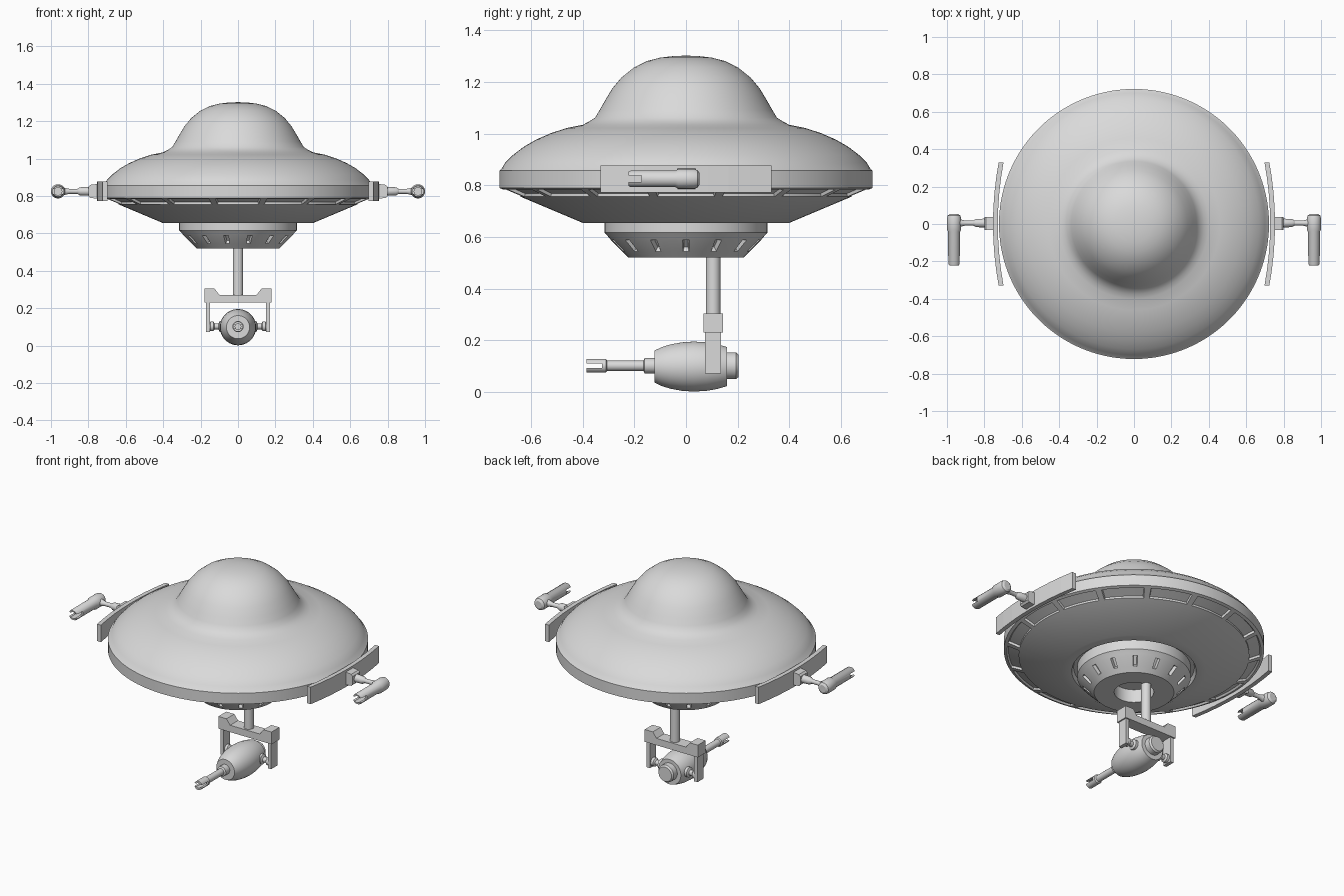
import bpy, bmesh, math
from mathutils import Matrix, Vector

if "Cube" in bpy.data.objects:
    bpy.data.objects.remove(bpy.data.objects["Cube"])

grey = bpy.data.materials.new("plain grey")
grey.diffuse_color = (0.7, 0.7, 0.7, 1)
grey.use_nodes = True
grey.node_tree.nodes["Principled BSDF"].inputs["Base Color"].default_value = grey.diffuse_color


def finish(name, bm, smooth=True):
    """Turn a bmesh into an object, smooth except at sharp edges."""
    bmesh.ops.recalc_face_normals(bm, faces=bm.faces[:])
    for f in bm.faces:
        f.smooth = smooth
    for e in bm.edges:
        e.smooth = len(e.link_faces) == 2 and e.calc_face_angle(0) < math.radians(30)
    me = bpy.data.meshes.new(name)
    bm.to_mesh(me)
    bm.free()
    me.materials.append(grey)
    ob = bpy.data.objects.new(name, me)
    bpy.context.collection.objects.link(ob)
    return ob


def lathe(name, profile, segs=32, axis='Z', at=(0, 0, 0), recess=None, depth=0.01):
    """Spin (radius, height) points round an axis; recess(row, seg) picks groups to sink."""
    bm = bmesh.new()
    rings = []
    for r, h in profile:
        if r == 0:
            rings.append([bm.verts.new((0, 0, h))] * segs)
        else:
            rings.append([bm.verts.new((r * math.cos(a), r * math.sin(a), h))
                          for a in (2 * math.pi * (i - .5) / segs for i in range(segs))])
    groups = {}
    for row, (a, b) in enumerate(zip(rings, rings[1:])):
        for i in range(segs):
            j = (i + 1) % segs
            f = bm.faces.new(list(dict.fromkeys((a[i], a[j], b[j], b[i]))))
            key = recess(row, i) if recess else None
            if key is not None:
                groups.setdefault(key, []).append(f)
    bmesh.ops.recalc_face_normals(bm, faces=bm.faces[:])
    for faces in groups.values():
        bmesh.ops.inset_region(bm, faces=faces, thickness=0.004, depth=-depth,
                               use_even_offset=True)
    turn = {'X': Matrix.Rotation(math.pi / 2, 4, 'Y'),
            'Y': Matrix.Rotation(-math.pi / 2, 4, 'X'),
            'Z': Matrix.Identity(4)}[axis]
    bm.transform(Matrix.Translation(Vector(at)) @ turn)
    return finish(name, bm)


def prism(name, outline, axis, lo, hi):
    """Extrude a 2D outline: along Y it is (x, z), along Z it is (x, y)."""
    bm = bmesh.new()
    put = (lambda p, d: (p[0], d, p[1])) if axis == 'Y' else (lambda p, d: (p[0], p[1], d))
    a = [bm.verts.new(put(p, lo)) for p in outline]
    b = [bm.verts.new(put(p, hi)) for p in outline]
    n = len(a)
    bm.faces.new(a)
    bm.faces.new(b[::-1])
    for i in range(n):
        bm.faces.new((a[i], a[(i + 1) % n], b[(i + 1) % n], b[i]))
    return finish(name, bm, False)


def box(name, x, y, z):
    return prism(name, [(x[0], z[0]), (x[1], z[0]), (x[1], z[1]), (x[0], z[1])], 'Y', *y)


def notch(ob, x, y, z):
    """Cut a box-shaped slot out of a part."""
    cutter = box("slot_cutter", x, y, z)
    cutter.hide_render = True
    mod = ob.modifiers.new("slot", 'BOOLEAN')
    mod.operation, mod.solver, mod.object = 'DIFFERENCE', 'EXACT', cutter
    bpy.context.view_layer.objects.active = ob
    bpy.ops.object.modifier_apply(modifier=mod.name)
    bpy.data.objects.remove(cutter)


# saucer hull with dome, and 16 sunken windows under the rim
hull = [(0, 1.302), (.05, 1.3), (.10, 1.294), (.15, 1.281), (.20, 1.257), (.25, 1.217),
        (.285, 1.175), (.315, 1.125), (.335, 1.09), (.352, 1.062),
        (.375, 1.047), (.40, 1.034), (.46, 1.022), (.52, 1.003), (.58, .977), (.63, .948),
        (.67, .917), (.70, .887), (.715, .862), (.722, .857), (.722, .79), (.705, .783),
        (.64, .756), (.40, .655), (.345, .655), (.335, .68), (0, .68)]
window_row = hull.index((.705, .783))
lathe("saucer_hull", hull, 128,
      recess=lambda row, i: ((i + 3) % 128) // 8
      if row == window_row and (i + 3) % 8 < 7 else None, depth=.012)

# lower turret with 14 slots and a central well
turret = [(0, .69), (.315, .69), (.315, .617), (.298, .598), (.29, .588), (.247, .545),
          (.222, .52), (.11, .52), (.11, .60), (0, .60)]
lathe("lower_turret", turret, 70,
      recess=lambda row, i: i if row == 4 and i % 5 == 0 else None, depth=.02)

# hanging post and yoke
lathe("hanging_post", [(0, .26), (.028, .26), (.028, .61), (0, .61)], at=(0, .105, 0))
half = [(.18, .23), (.18, .305), (.125, .305), (.10, .272)]
prism("yoke_beam", half + [(-x, z) for x, z in half[::-1]], 'Y', .067, .143)

# gun pod slung in the yoke
pod = [(0, -.122), (.062, -.122), (.075, -.095), (.086, -.06), (.094, -.015), (.097, .03),
       (.094, .08), (.087, .12), (.076, .158), (0, .158)]
lathe("gun_pod", pod, 48, 'Y', (0, 0, .099))
lathe("pod_rear_cap", [(0, .15), (.052, .15), (.052, .193), (.044, .203), (0, .203)],
      32, 'Y', (0, 0, .102))
lathe("pod_barrel", [(0, -.11), (.03, -.11), (.03, -.16), (.02, -.165), (.02, -.305),
                     (.027, -.31), (.027, -.385), (.015, -.385), (.015, -.30), (0, -.30)],
      24, 'Y', (0, 0, .102))
notch(bpy.data.objects["pod_barrel"], (-.1, .1), (-.4, -.325), (.093, .111))

for side, s in (("left", -1), ("right", 1)):
    def span(a, b):
        return tuple(sorted((s * a, s * b)))

    # yoke arm and pod pivot
    box(side + "_yoke_arm", span(.15, .172), (.074, .135), (.073, .235))
    pivot = [(0, .07), (.03, .07), (.03, .098), (.016, .104), (.016, .125), (.026, .132),
             (.026, .148), (.016, .152), (0, .152)]
    lathe(side + "_pod_pivot", [(r, s * h) for r, h in pivot], 24, 'X', (0, .105, .103))

    # curved mounting plate
    ys = [-.33 + .66 * i / 8 for i in range(9)]
    outer = [(s * (.754 - .28 * y * y), y) for y in ys]
    inner = [(s * (.728 - .28 * y * y), y) for y in ys[::-1]]
    prism(side + "_mount_plate", outer + inner, 'Z', .773, .877)

    # bracket and side arm
    prism(side + "_arm_bracket", [(s * x, z) for x, z in
          ((.74, .785), (.79, .79), (.80, .80), (.80, .85), (.79, .86), (.74, .866))],
          'Y', -.033, .037)
    arm = [(0, .79), (.024, .79), (.022, .845), (.013, .86), (.013, .90), (.019, .925),
           (.026, .945), (0, .95)]
    lathe(side + "_arm_rod", [(r, s * h) for r, h in arm], 24, 'X', (0, .005, .825))

    # side gun: rounded breech, hollow slotted barrel
    gun = [(0, .053), (.022, .053), (.034, .045), (.038, .03), (.038, -.03), (.032, -.042),
           (.032, -.215), (.028, -.222), (.02, -.222), (.02, -.12), (0, -.12)]
    ob = lathe(side + "_gun", gun, 32, 'Y', (s * .962, 0, .825))
    notch(ob, span(.9, 1.05), (-.25, -.172), (.812, .838))
